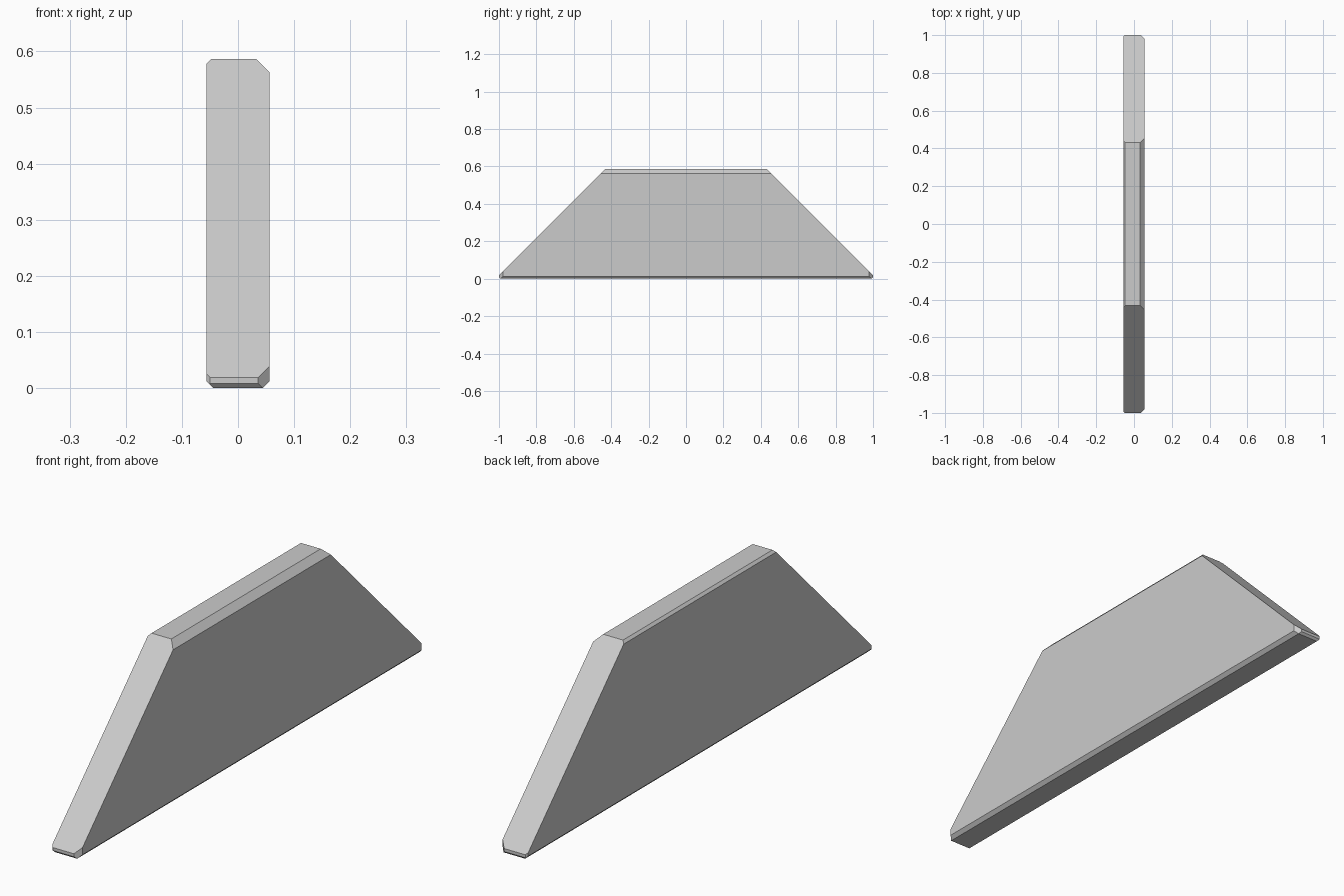
import bpy, bmesh
from mathutils import Vector

if "Cube" in bpy.data.objects:
    bpy.data.objects.remove(bpy.data.objects["Cube"])

HALF_W, HEIGHT = 0.0565, 0.587

# Block: full bounding box standing on the ground
bm = bmesh.new()
bmesh.ops.create_cube(bm, size=1)
for v in bm.verts:
    v.co = Vector((v.co.x * 2 * HALF_W, v.co.y * 2, (v.co.z + 0.5) * HEIGHT))


def slice_off(point, normal):
    """Cut away everything on the normal side of a plane and cap the cut."""
    geom = bm.verts[:] + bm.edges[:] + bm.faces[:]
    cut = bmesh.ops.bisect_plane(bm, geom=geom, dist=1e-6, plane_co=point,
                                 plane_no=Vector(normal).normalized(), clear_outer=True)
    edges = [e for e in cut["geom_cut"] if isinstance(e, bmesh.types.BMEdge)]
    bmesh.ops.contextual_create(bm, geom=edges)


# Top long-edge bevels: wide on the right, narrow on the left
slice_off((HALF_W, 0, HEIGHT - 0.024), (1, 0, 1))
slice_off((-HALF_W, 0, HEIGHT - 0.009), (-1, 0, 1))

# Bottom long-edge bevels
for s in (-1, 1):
    slice_off((s * HALF_W, 0, 0.013), (s, 0, -1))

# Both ends: 45 degree slope, bottom bevel, vertical corner bevels
for s in (-1, 1):
    slice_off((0, s, 0.019), (0, s, 1))
    slice_off((0, s, 0.008), (0, s, -1))
    slice_off((0.036, s, 0), (1, s, 0))
    slice_off((-0.0495, s, 0), (-1, s, 0))

bmesh.ops.recalc_face_normals(bm, faces=bm.faces[:])
mesh = bpy.data.meshes.new("sloped_wall")
bm.to_mesh(mesh)
bm.free()
wall = bpy.data.objects.new("sloped_wall", mesh)
bpy.context.collection.objects.link(wall)
